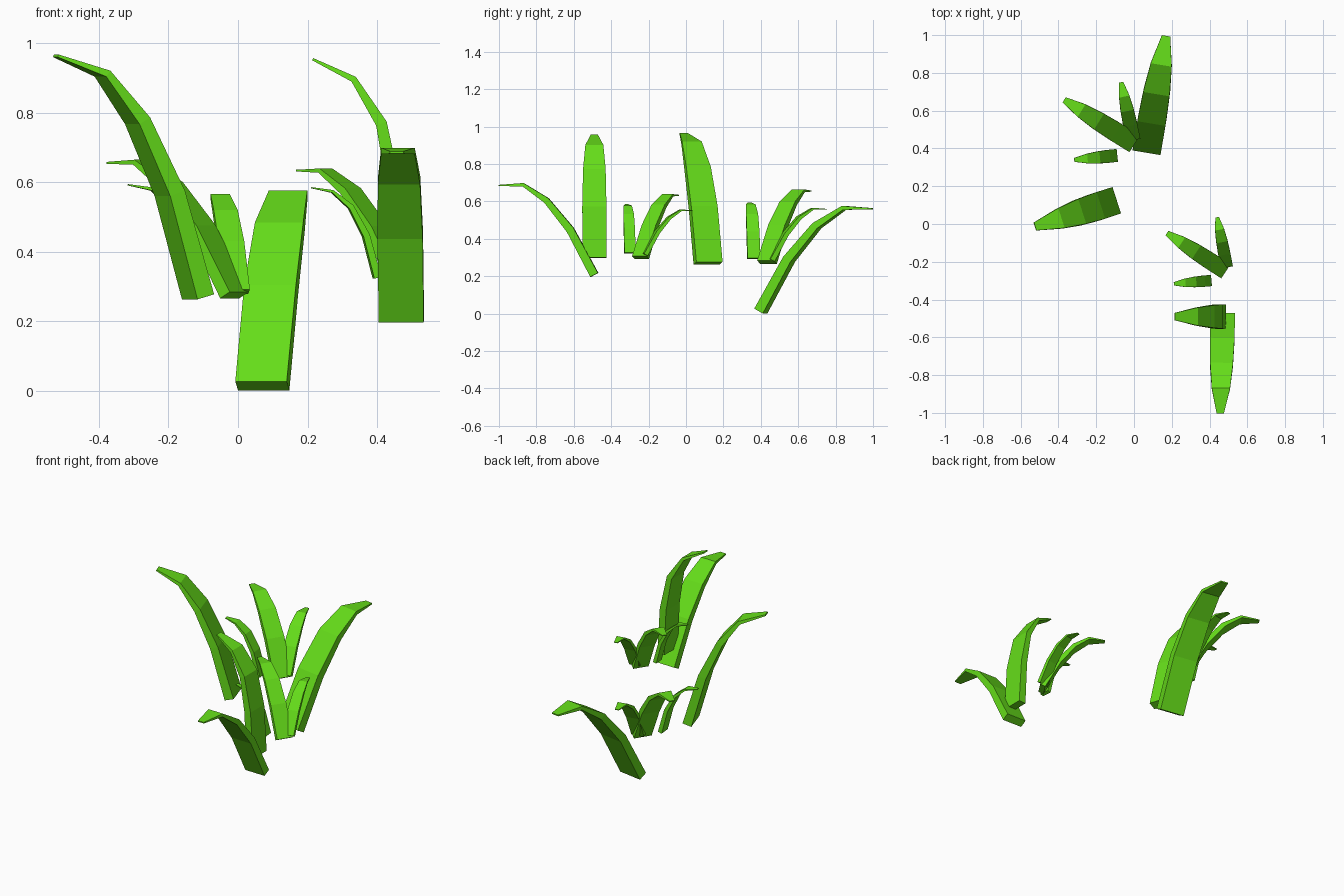
import bpy, bmesh
from math import radians, sin, cos
from mathutils import Vector

if "Cube" in bpy.data.objects:
    bpy.data.objects.remove(bpy.data.objects["Cube"])

green = bpy.data.materials.new("leaf_green")
green.diffuse_color = (0.13, 0.72, 0.01, 1)
green.use_nodes = True
green.node_tree.nodes["Principled BSDF"].inputs["Base Color"].default_value = green.diffuse_color

# Shared blade proportions at scale 1
LENGTHS = [0.31, 0.23, 0.172, 0.15]
WIDTHS = [0.147, 0.148, 0.138, 0.11, 0.044]
THICKNESS = [0.052, 0.047, 0.037, 0.021, 0.008]


def blade(name, root, heading, scale, pitches):
    """Curved tapering leaf: pitches are the slopes of its four segments."""
    h = radians(heading)
    out = Vector((cos(h), sin(h), 0))
    side = Vector((-sin(h), cos(h), 0))
    up = Vector((0, 0, 1))
    bm = bmesh.new()
    rings = []
    p = Vector(root)
    for i in range(5):
        # ring tilt is the mean of the neighbouring segment slopes
        a = radians((pitches[max(i - 1, 0)] + pitches[min(i, 3)]) / 2)
        normal = up * cos(a) - out * sin(a)
        w, t = WIDTHS[i] * scale / 2, THICKNESS[i] * scale / 2
        rings.append([bm.verts.new(p + side * w * sx + normal * t * sn)
                      for sx, sn in ((-1, -1), (1, -1), (1, 1), (-1, 1))])
        if i < 4:
            s = radians(pitches[i])
            p = p + (out * cos(s) + up * sin(s)) * LENGTHS[i] * scale
    for r0, r1 in zip(rings, rings[1:]):
        for k in range(4):
            j = (k + 1) % 4
            bm.faces.new((r0[k], r0[j], r1[j], r1[k]))
    bm.faces.new(rings[0])
    bm.faces.new(rings[-1])
    bmesh.ops.recalc_face_normals(bm, faces=bm.faces)
    mesh = bpy.data.meshes.new(name)
    bm.to_mesh(mesh)
    bm.free()
    mesh.materials.append(green)
    ob = bpy.data.objects.new(name, mesh)
    bpy.context.collection.objects.link(ob)


ARCHED = (61, 50, 33, -2)
SMALL = (75, 62, 40, 10)

# Large outer blades
blade("back_blade", (0.07, 0.40, 0.014), 80.5, 1.02, ARCHED)
blade("left_blade", (-0.115, 0.118, 0.27), 197.8, 1.0, (74, 65, 52, 20))
blade("front_blade", (0.47, -0.49, 0.207), -91.5, 0.88, (62, 51, 34, -2))
blade("upright_blade", (0.465, -0.49, 0.30), 180, 0.875, (87, 79, 58, 26))

# Back tuft and its smaller copy at the front
blade("back_tuft_wide", (-0.01, 0.433, 0.275), 148, 0.71, (60, 50, 33, -1))
blade("back_tuft_thin", (-0.005, 0.455, 0.285), 102, 0.51, ARCHED)
blade("back_tuft_short", (-0.10, 0.362, 0.295), 186, 0.465, SMALL)
blade("front_tuft_wide", (0.475, -0.243, 0.30), 147, 0.61, (61, 51, 34, 0))
blade("front_tuft_thin", (0.49, -0.22, 0.315), 101, 0.44, ARCHED)
blade("front_tuft_short", (0.40, -0.30, 0.325), 185, 0.405, SMALL)
